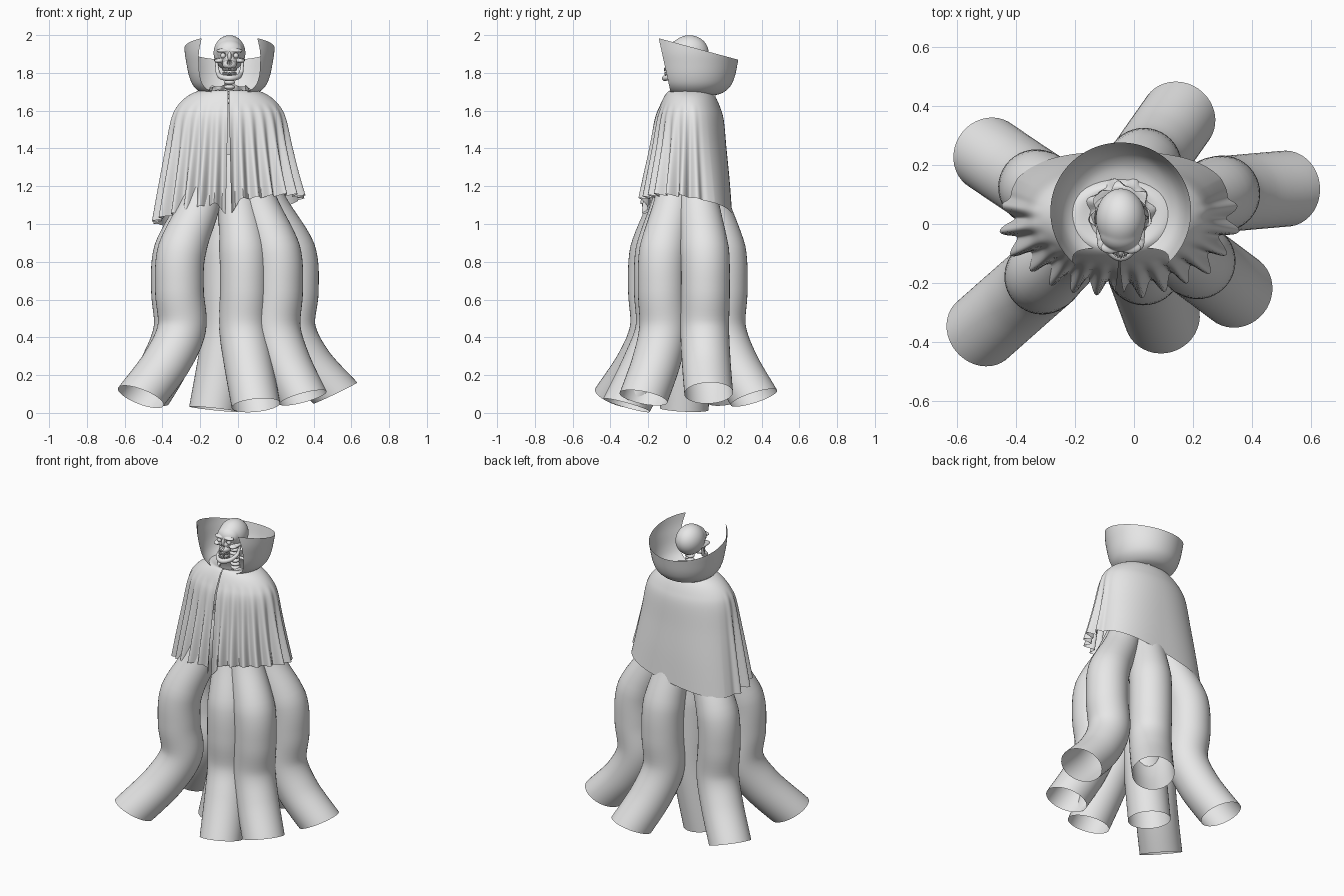
import bpy, bmesh, math
from mathutils import Vector, Matrix

old = bpy.data.objects.get("Cube")
if old:
    bpy.data.objects.remove(old, do_unlink=True)

grey = bpy.data.materials.new("light_grey")
grey.use_nodes = True
grey.diffuse_color = (0.8, 0.8, 0.8, 1)
grey.node_tree.nodes["Principled BSDF"].inputs["Base Color"].default_value = (0.8, 0.8, 0.8, 1)

CX = -0.045  # centre of the head and robe


def finish(bm, name):
    bmesh.ops.recalc_face_normals(bm, faces=bm.faces)
    mesh = bpy.data.meshes.new(name)
    bm.to_mesh(mesh)
    bm.free()
    mesh.materials.append(grey)
    ob = bpy.data.objects.new(name, mesh)
    bpy.context.collection.objects.link(ob)
    bpy.ops.object.select_all(action='DESELECT')
    ob.select_set(True)
    bpy.context.view_layer.objects.active = ob
    bpy.ops.object.shade_smooth_by_angle(angle=math.radians(60))


def loft(bm, nu, nv, f, closed=True):
    """Surface grid of f(u, v); u runs around, v along, both 0..1."""
    n = nu if closed else nu + 1
    rows = [[bm.verts.new(f(i / nu, j / nv)) for i in range(n)] for j in range(nv + 1)]
    for a, b in zip(rows, rows[1:]):
        for i in range(nu):
            k = (i + 1) % n
            bm.faces.new((a[i], a[k], b[k], b[i]))


def spline(pts, t):
    """Smooth curve through points, t in 0..1."""
    s = t * (len(pts) - 1)
    i = min(int(s), len(pts) - 2)
    s -= i
    p0, p1, p2, p3 = [Vector(pts[min(max(i + k, 0), len(pts) - 1)]) for k in (-1, 0, 1, 2)]
    return 0.5 * (2 * p1 + (p2 - p0) * s + (2 * p0 - 5 * p1 + 4 * p2 - p3) * s**2
                  + (3 * p1 - p0 - 3 * p2 + p3) * s**3)


def ball(bm, loc, size, seg=16):
    m = Matrix.Translation((CX + loc[0], loc[1], loc[2])) @ Matrix.Diagonal((*size, 1))
    bmesh.ops.create_uvsphere(bm, u_segments=seg, v_segments=seg // 2, radius=1, matrix=m)


def tube(bm, pts, radius, sides=40, rings=40, level=0.0):
    """Open tube; level tips its rings towards the horizontal."""
    def f(u, v):
        d = (spline(pts, min(v + 0.01, 1)) - spline(pts, max(v - 0.01, 0))).normalized()
        d = d.lerp(Vector((0, 0, -1)), level).normalized()
        ax = d.cross(Vector((0.02, 1, 0))).normalized()
        ay = d.cross(ax)
        a = u * math.tau
        return spline(pts, v) + radius(v) * (ax * math.cos(a) + ay * math.sin(a))
    loft(bm, sides, rings, f)


# Trailing tentacle legs: knee position and foot position
LEGS = {
    "front_right_leg": ((-0.30, -0.17), (-0.515, -0.36, 0.085)),
    "front_middle_leg": ((0.03, -0.14), (0.095, -0.315, 0.04)),
    "front_left_leg": ((0.205, -0.12), (0.345, -0.225, 0.08)),
    "left_leg": ((0.285, 0.10), (0.515, 0.12, 0.105)),
    "back_left_leg": ((0.03, 0.19), (0.15, 0.36, 0.08)),
    "back_right_leg": ((-0.32, 0.12), (-0.49, 0.235, 0.085)),
    "inner_leg": ((-0.06, 0.02), (-0.13, -0.01, 0.02)),
}
for name, (knee, foot) in LEGS.items():
    core, knee, foot = Vector((CX, 0.02, 0)), Vector((*knee, 0)), Vector(foot)
    path = []
    for z, k in ((1.36, 0.3), (1.1, 0.62), (0.86, 0.99), (0.65, 1.04), (0.45, 0.99)):
        p = core.lerp(knee, k)
        path.append((p.x, p.y, z))
    p = knee.lerp(foot, 0.36)
    path += [(p.x, p.y, 0.27), foot]
    bm = bmesh.new()
    tube(bm, path, lambda v: 0.129 - 0.045 * max(0, 1 - v / 0.33), level=0.4)
    finish(bm, name)

# Cape: half width, half depth, height from neck to hem
CAPE = [(0.10, 0.085, 1.70), (0.155, 0.11, 1.705), (0.22, 0.135, 1.675), (0.275, 0.16, 1.62),
        (0.305, 0.18, 1.55), (0.33, 0.195, 1.40), (0.357, 0.212, 1.24), (0.385, 0.225, 1.08)]


def cape_point(u, v):
    rx, ry, z = spline(CAPE, v)
    drop = max(0, (1.64 - z) / 0.56)
    gap = 0.01 + 0.03 * drop
    a = gap + u * (math.tau - 2 * gap)
    side = min(a, math.tau - a)
    # deep pleats across the front, plain cloth behind
    w = min(1, max(0, (1.95 - side) / 0.35))
    w = w * w * (3 - 2 * w)
    fold = w * drop * (0.027 * math.cos(26 * a + 3.2 * math.sin(2 * a)) + 0.005 * math.sin(9 * a))
    sx, cy = math.sin(a), -math.cos(a)
    if cy > 0:  # squarer back corners
        power = 1 - 0.25 * drop * min(1, 2 * cy)
        sx, cy = math.copysign(abs(sx)**power, sx), cy**power
    else:
        ry += 0.02 * drop
    out = Vector((sx / rx, cy / ry)).normalized() * fold
    x = CX - 0.005 + rx * sx + out.x
    y = 0.02 + ry * cy + out.y
    z += drop**2 * (0.17 * (x - CX) - 0.18 * y - 0.09 * max(0, 1 - side / 0.16))
    return (x, y, z)


bm = bmesh.new()
loft(bm, 320, 40, cape_point, closed=False)
finish(bm, "cape")


# Crumpled neckline inside the collar
def neckline(u, v):
    a = u * math.tau
    r = 0.118 - 0.02 * v + 0.010 * math.sin(7 * a + 3 * v) + 0.005 * math.sin(12 * a)
    return (CX + r * math.cos(a), 0.035 + r * math.sin(a),
            1.68 + 0.04 * v + 0.008 * math.sin(5 * a) + 0.02 * v * math.sin(a))


bm = bmesh.new()
loft(bm, 72, 6, neckline)
finish(bm, "neckline")

# Flared collar: revolved bowl trimmed by a front plane and a sloping rim
BOWL = [(0.10, 0, 1.68), (0.15, 0, 1.695), (0.19, 0, 1.73), (0.213, 0, 1.78),
        (0.228, 0, 1.85), (0.238, 0, 1.92), (0.24, 0, 2.02)]


def bowl(u, v):
    r, _, z = spline(BOWL, v)
    return (CX + r * math.sin(u * math.tau), 0.045 + r * math.cos(u * math.tau), z)


bm = bmesh.new()
loft(bm, 96, 30, bowl)
for co, no in (((0, -0.14, 1.982), (0, 0.27, 1)), ((0, -0.115, 1.85), (0, -1, -0.22))):
    bmesh.ops.bisect_plane(bm, geom=bm.verts[:] + bm.edges[:] + bm.faces[:],
                           plane_co=co, plane_no=no, clear_outer=True)
finish(bm, "collar")

# Skull: outer envelope of overlapping forms, seen from a point inside
CORE = Vector((0, -0.03, 1.885))
FORMS = [((0, 0.018, 1.905), (0.084, 0.102, 0.094)), ((0, -0.035, 1.915), (0.070, 0.058, 0.06)),
         ((0, -0.068, 1.842), (0.037, 0.042, 0.026)), ((0, -0.05, 1.875), (0.055, 0.045, 0.04)),
         ((0, -0.093, 1.888), (0.010, 0.018, 0.024))]
for s in (-1, 1):
    FORMS += [((s * 0.034, -0.08, 1.917), (0.034, 0.02, 0.011)),
              ((s * 0.056, -0.066, 1.864), (0.022, 0.026, 0.013)),
              ((s * 0.072, -0.03, 1.866), (0.010, 0.05, 0.009))]
HOLLOWS = [((s * 0.034, -0.105, 1.891), (0.022, 0.036, 0.019)) for s in (-1, 1)]
HOLLOWS += [((s * 0.006, -0.11, 1.857), (0.007, 0.03, 0.013)) for s in (-1, 1)]


def reach(d, centre, size):
    """Far distance along d from CORE to an ellipsoid, or 0."""
    o = Vector([(CORE[i] - centre[i]) / size[i] for i in range(3)])
    e = Vector([d[i] / size[i] for i in range(3)])
    a, b, c = e.dot(e), e.dot(o), o.dot(o) - 1
    disc = b * b - a * c
    return max(0, (-b + math.sqrt(disc)) / a) if disc > 0 else 0


def skull_point(u, v):
    a, b = u * math.tau, v * math.pi
    d = Vector((math.sin(b) * math.sin(a), -math.sin(b) * math.cos(a), math.cos(b)))
    r = sum((reach(d, *form) * 10)**40 for form in FORMS)**(1 / 40) / 10
    p = CORE + d * r
    for c, size in HOLLOWS:  # eye and nose hollows
        q = 1 - ((p.x - c[0]) / size[0])**2 - ((p.z - c[2]) / size[2])**2
        if q > 0 and p.y < c[1] + size[1]:
            p.y = max(p.y, c[1] + size[1] * math.sqrt(q))
    return (p.x + CX, p.y, p.z)


bm = bmesh.new()
loft(bm, 180, 110, skull_point)
bmesh.ops.remove_doubles(bm, verts=bm.verts, dist=0.00005)
finish(bm, "skull")

bm = bmesh.new()
for s in (-1, 1):
    ball(bm, (s * 0.034, -0.08, 1.891), (0.014, 0.014, 0.014))
finish(bm, "eyes")

# Lower jaw: one bent bar from ear to ear
half = [(0.07, -0.01, 1.868), (0.066, -0.018, 1.83), (0.06, -0.035, 1.797), (0.042, -0.085, 1.778)]
path = [(CX + x, y, z) for x, y, z in half] + [(CX, -0.112, 1.772)]
path += [(CX - x, y, z) for x, y, z in reversed(half)]
bm = bmesh.new()
tube(bm, path, lambda v: 0.008 + 0.007 * math.sin(math.pi * v)**2, 16, 48)
finish(bm, "jaw")

# Upper and lower rows of teeth
bm = bmesh.new()
for z, ry in ((1.818, 0.052), (1.796, 0.05)):
    for i in range(-5, 6):
        a = i * 0.25
        ball(bm, (0.036 * math.sin(a), -0.06 - ry * math.cos(a), z), (0.0045, 0.005, 0.01), 8)
finish(bm, "teeth")

# Neck bones
bm = bmesh.new()
for i in range(8):
    ball(bm, (0, 0.02 + 0.003 * i, 1.825 - 0.025 * i), (0.03, 0.028, 0.014))
    ball(bm, (0, 0.05 + 0.003 * i, 1.82 - 0.025 * i), (0.008, 0.02, 0.007), 12)
finish(bm, "neck")
